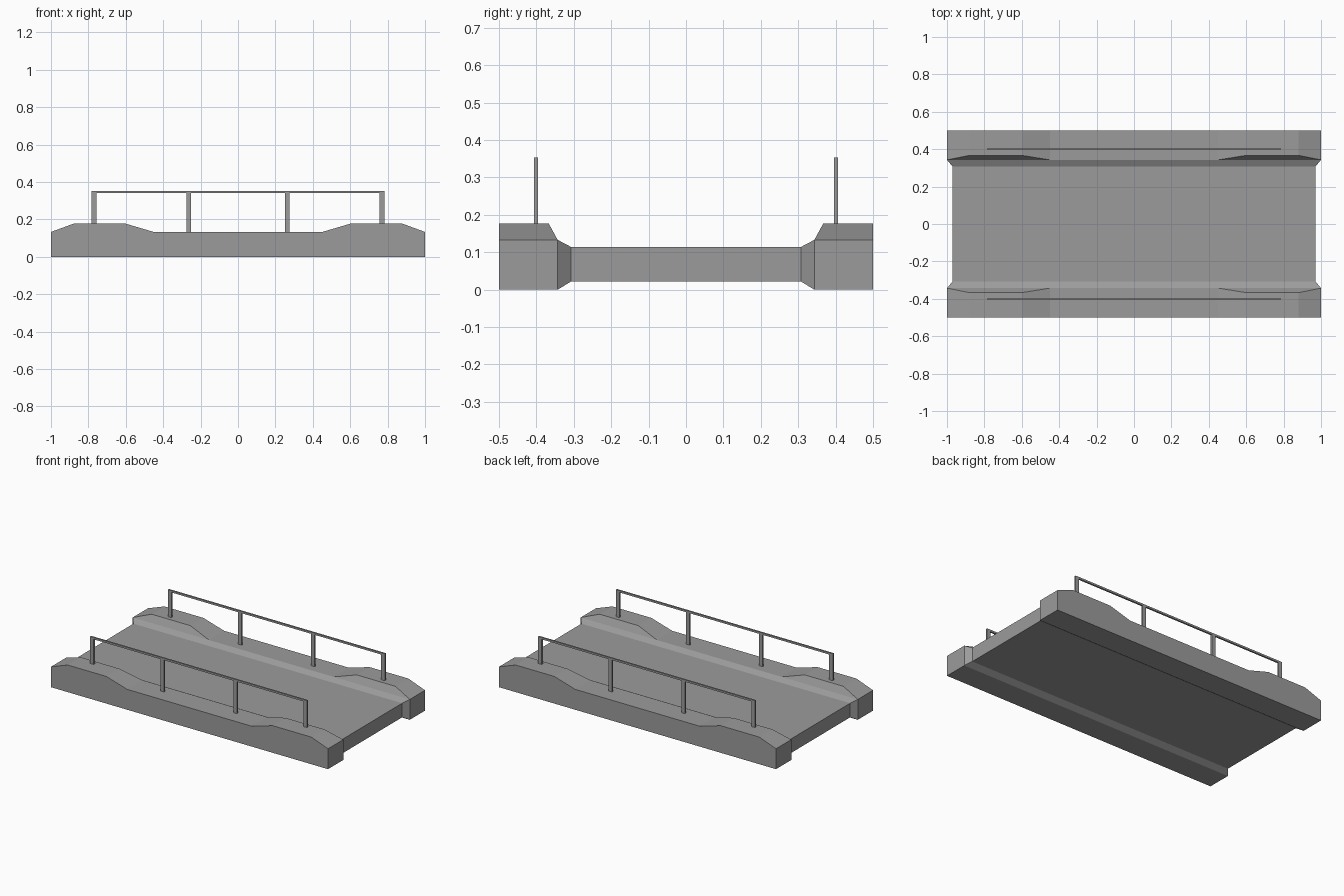
import bpy
import bmesh
from mathutils import Matrix

cube = bpy.data.objects.get("Cube")
if cube:
    bpy.data.objects.remove(cube, do_unlink=True)

# One plain concrete grey
GREY = (0.33, 0.33, 0.33, 1)
grey = bpy.data.materials.new("concrete_grey")
grey.use_nodes = True
grey.diffuse_color = GREY
grey.node_tree.nodes["Principled BSDF"].inputs["Base Color"].default_value = GREY

EDGE, CURB_IN, RIDGE_IN, DECK_IN = 0.5, 0.343, 0.367, 0.307
LOW, HIGH, DECK_TOP, DECK_BOTTOM = 0.133, 0.177, 0.114, 0.022
DECK_END = 0.97


def add_object(name, bm):
    bmesh.ops.recalc_face_normals(bm, faces=bm.faces)
    mesh = bpy.data.meshes.new(name)
    bm.to_mesh(mesh)
    bm.free()
    mesh.materials.append(grey)
    obj = bpy.data.objects.new(name, mesh)
    bpy.context.collection.objects.link(obj)
    mirror = obj.modifiers.new("mirror", 'MIRROR')
    mirror.use_axis = (False, True, False)
    mirror.use_clip = True
    return obj


def section(bm, x, raised):
    """Half cross-section, from the deck centre over the curb and back below."""
    top, ridge = (HIGH, RIDGE_IN) if raised else (LOW, CURB_IN)
    points = [(0, DECK_TOP), (DECK_IN, DECK_TOP), (CURB_IN, LOW), (ridge, top),
              (EDGE, top), (EDGE, 0), (CURB_IN, 0), (DECK_IN, DECK_BOTTOM),
              (0, DECK_BOTTOM)]
    # The deck stops slightly short of the curb ends
    return [bm.verts.new((max(-DECK_END, min(DECK_END, x)) if y <= DECK_IN else x, y, z))
            for y, z in points]


# Bridge deck with kerbs that rise near both ends
bm = bmesh.new()
half = [(0.45, False), (0.6, True), (0.88, True), (1.0, False)]
stations = [(-x, up) for x, up in reversed(half)] + half
rings = [section(bm, x, up) for x, up in stations]
for a, b in zip(rings, rings[1:]):
    for i in range(len(a) - 1):
        bm.faces.new((a[i], a[i + 1], b[i + 1], b[i]))
for r in (rings[0], rings[-1]):
    bm.faces.new((r[0], r[1], r[7], r[8]))
    bm.faces.new((r[1], r[2], r[6], r[7]))
    bm.faces.new(r[2:7])
bmesh.ops.remove_doubles(bm, verts=bm.verts, dist=0.0005)
add_object("bridge_deck", bm)


def add_box(bm, lo, hi):
    size = [h - l for l, h in zip(lo, hi)]
    centre = [(l + h) / 2 for l, h in zip(lo, hi)]
    matrix = Matrix.Translation(centre) @ Matrix.Diagonal((*size, 1))
    bmesh.ops.create_cube(bm, size=1, matrix=matrix)


# Handrails and their posts on both sides
Y0, Y1, RAIL_LOW, RAIL_TOP = 0.395, 0.406, 0.341, 0.353
bm = bmesh.new()
add_box(bm, (-0.783, Y0, RAIL_LOW), (0.783, Y1, RAIL_TOP))
add_object("handrail", bm)

bm = bmesh.new()
for x, base in ((0.77, HIGH), (0.263, LOW)):
    for side in (-1, 1):
        add_box(bm, (side * x - 0.013, Y0, base - 0.01), (side * x + 0.013, Y1, RAIL_LOW))
add_object("handrail_posts", bm)
